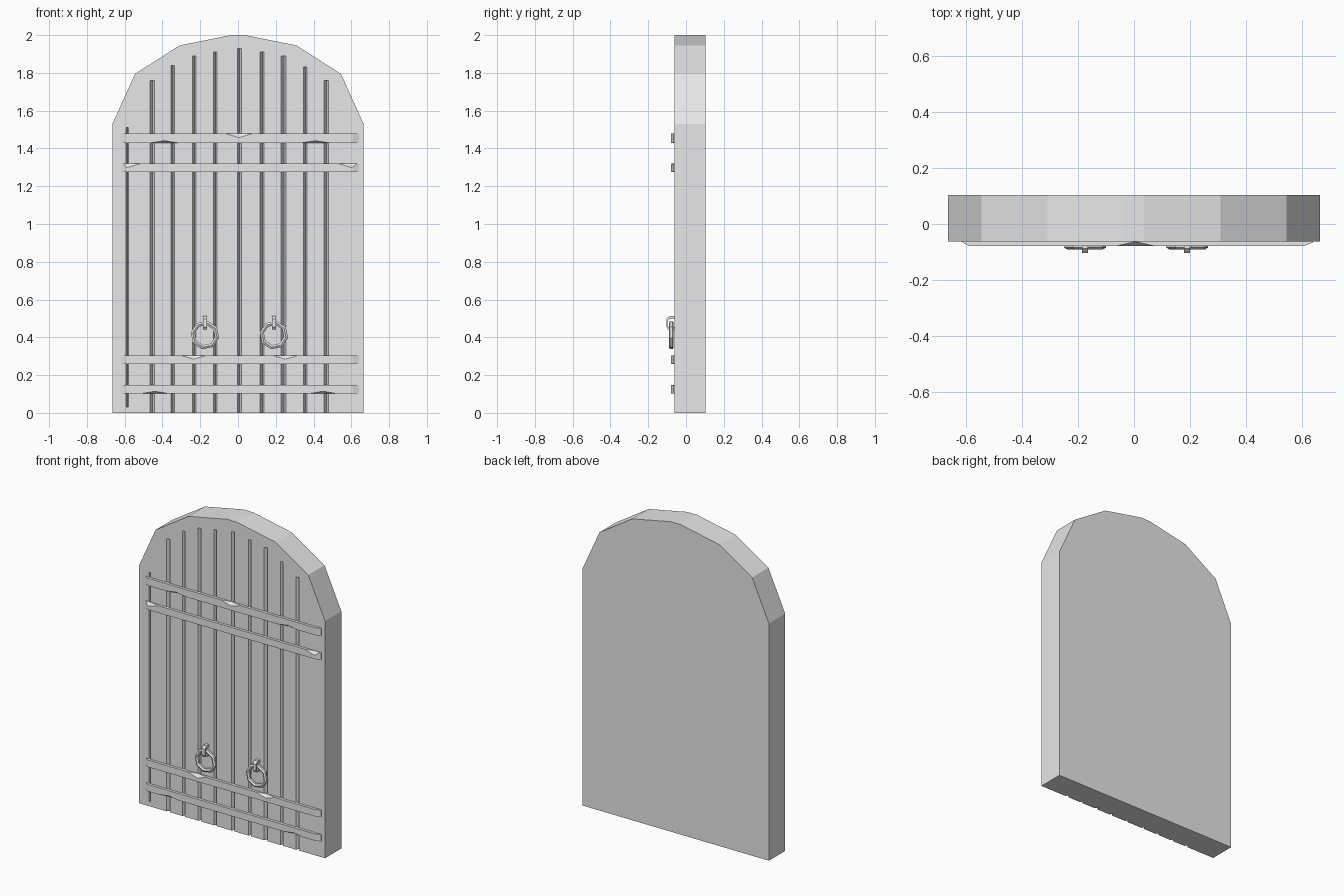
import bpy, bmesh, math
from mathutils import Matrix, Vector

if "Cube" in bpy.data.objects:
    bpy.data.objects.remove(bpy.data.objects["Cube"])

grey = bpy.data.materials.new("plain_grey")
grey.use_nodes = True
grey.diffuse_color = (0.8, 0.8, 0.8, 1)
grey.node_tree.nodes["Principled BSDF"].inputs["Base Color"].default_value = (0.8, 0.8, 0.8, 1)

FRONT, BACK = -0.062, 0.104


def make_object(name, bm):
    bmesh.ops.recalc_face_normals(bm, faces=bm.faces)
    mesh = bpy.data.meshes.new(name)
    bm.to_mesh(mesh)
    bm.free()
    obj = bpy.data.objects.new(name, mesh)
    bpy.context.collection.objects.link(obj)
    mesh.materials.append(grey)
    return obj


def extrude_profile(bm, points, direction):
    face = bm.faces.new([bm.verts.new(p) for p in points])
    moved = bmesh.ops.extrude_face_region(bm, geom=[face])["geom"]
    bmesh.ops.translate(bm, vec=direction, verts=[v for v in moved if isinstance(v, bmesh.types.BMVert)])


def add_hull(bm, points):
    verts = [bm.verts.new(p) for p in points]
    bmesh.ops.convex_hull(bm, input=verts)


def cut(target, name, bm):
    cutter = make_object(name, bm)
    cutter.hide_render = True
    cutter.hide_viewport = True
    cutter.display_type = 'WIRE'
    mod = target.modifiers.new("cut", 'BOOLEAN')
    mod.operation, mod.solver, mod.object = 'DIFFERENCE', 'EXACT', cutter
    # Bake the cut so that the cutter can be removed
    graph = bpy.context.evaluated_depsgraph_get()
    baked = bpy.data.meshes.new_from_object(target.evaluated_get(graph))
    target.modifiers.clear()
    target.data = baked
    bpy.data.objects.remove(cutter)


# Arched door slab
half = [(0.665, 0), (0.665, 1.53), (0.545, 1.795), (0.31, 1.945), (0.035, 2)]
outline = half + [(-x, z) for x, z in reversed(half)]
bm = bmesh.new()
extrude_profile(bm, [(x, FRONT, z) for x, z in outline], (0, BACK - FRONT, 0))
door = make_object("door_slab", bm)

# V-shaped gaps between the planks: centre, half width, bottom, top
gaps = [(-0.587, 0.006, 0.03, 1.51), (-0.455, 0.012, -0.1, 1.76), (-0.345, 0.009, -0.1, 1.84),
        (-0.232, 0.01, -0.1, 1.89), (-0.12, 0.009, -0.1, 1.91), (0.007, 0.01, -0.1, 1.93),
        (0.127, 0.01, -0.1, 1.91), (0.24, 0.012, -0.1, 1.89), (0.355, 0.01, -0.1, 1.83),
        (0.467, 0.012, -0.1, 1.76)]
bm = bmesh.new()
for x, w, low, high in gaps:
    lip = FRONT - 0.01
    section = [(x - w * 1.5, lip, low), (x + w * 1.5, lip, low), (x + w * 0.2, FRONT + 0.02, low)]
    extrude_profile(bm, section, (0, 0, high - low))
cut(door, "plank_gap_cutter", bm)

# Iron straps with bevelled ends, each chipped along its top (1) or bottom (-1) edge
straps = {"upper_strap": (1.43, 1.478, [(0.005, 1), (-0.39, -1), (0.41, -1)]),
          "upper_middle_strap": (1.275, 1.32, [(-0.585, 1), (0.6, 1)]),
          "lower_middle_strap": (0.26, 0.305, [(-0.235, 1), (0.25, 1)]),
          "lower_strap": (0.103, 0.147, [(-0.44, -1), (0.45, -1)])}
FACE = -0.079
for name, (low, high, chips) in straps.items():
    bm = bmesh.new()
    section = [(-0.625, FRONT + 0.004), (-0.59, FACE), (0.607, FACE),
               (0.64, FRONT - 0.004), (0.64, FRONT + 0.004)]
    extrude_profile(bm, [(x, y, low) for x, y in section], (0, 0, high - low))
    strap = make_object(name, bm)
    bm = bmesh.new()
    for x, side in chips:
        edge = high if side > 0 else low
        drop = 0.022 if side > 0 else 0.012
        add_hull(bm, [(x - 0.07, FACE, edge), (x + 0.07, FACE, edge), (x, FACE - 0.001, edge - side * drop),
                      (x, FRONT, edge + side * 0.001), (x, FACE - 0.02, edge + side * 0.02)])
    cut(strap, "chip_cutter", bm)

# Ring pulls hanging from staples
SIDES, TUBE = 8, 6
for label, cx in (("right", -0.175), ("left", 0.19)):
    bm = bmesh.new()
    loops = []
    for i in range(SIDES):
        turn = Matrix.Rotation(math.tau * (i + 0.25) / SIDES, 3, 'Y')
        loop = []
        for j in range(TUBE):
            a = math.tau * (j + 0.5) / TUBE
            p = turn @ Vector((0.065 + 0.013 * math.cos(a), 0.013 * math.sin(a), 0))
            loop.append(bm.verts.new(p + Vector((cx, -0.078, 0.412))))
        loops.append(loop)
    for i in range(SIDES):
        a, b = loops[i], loops[(i + 1) % SIDES]
        for j in range(TUBE):
            k = (j + 1) % TUBE
            bm.faces.new((a[j], a[k], b[k], b[j]))
    make_object(label + "_pull_ring", bm)

    bm = bmesh.new()
    side = [(-0.058, 0.512), (-0.088, 0.512), (-0.104, 0.497), (-0.104, 0.455), (-0.094, 0.442),
            (-0.058, 0.442), (-0.058, 0.451), (-0.092, 0.451), (-0.094, 0.458),
            (-0.094, 0.488), (-0.086, 0.496), (-0.058, 0.496)]
    extrude_profile(bm, [(cx - 0.011, y, z) for y, z in side], (0.022, 0, 0))
    make_object(label + "_staple", bm)
